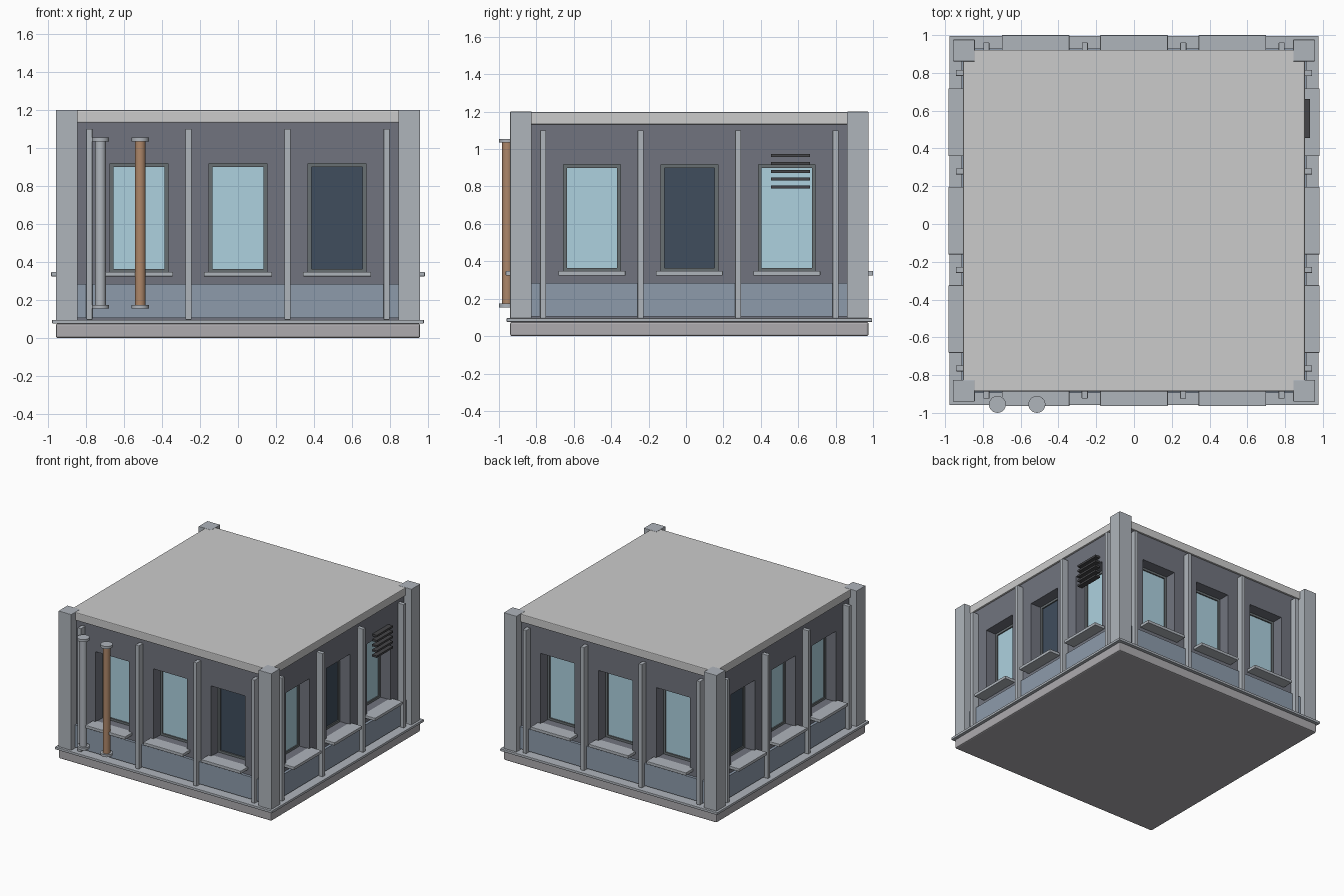
import bpy, bmesh, math
from mathutils import Matrix, Vector

if "Cube" in bpy.data.objects:
    bpy.data.objects.remove(bpy.data.objects["Cube"])

CY = 0.018                      # building centre in y (pipes stick out in front)
CENTRE = Matrix.Translation((0, CY, 0))


def mat(name, rgb):
    m = bpy.data.materials.new(name)
    m.diffuse_color = (*rgb, 1)
    m.use_nodes = True
    m.node_tree.nodes["Principled BSDF"].inputs["Base Color"].default_value = m.diffuse_color
    return m


WALL = mat("wall", (0.165, 0.175, 0.21))
PANEL = mat("panel", (0.27, 0.33, 0.41))
TRIM = mat("trim", (0.43, 0.46, 0.50))
STONE = mat("stone", (0.42, 0.41, 0.43))
FRAME = mat("frame", (0.14, 0.16, 0.17))
GLASS = mat("glass", (0.42, 0.64, 0.74))
DARK = mat("dark_glass", (0.05, 0.075, 0.11))
VENT = mat("vent", (0.06, 0.06, 0.065))
COPPER = mat("copper", (0.42, 0.24, 0.14))


def finish(name, bm, material, matrix):
    bmesh.ops.recalc_face_normals(bm, faces=bm.faces)
    me = bpy.data.meshes.new(name)
    bm.to_mesh(me)
    bm.free()
    ob = bpy.data.objects.new(name, me)
    ob.matrix_world = matrix
    bpy.context.collection.objects.link(ob)
    if material:
        me.materials.append(material)
    return ob


def box(name, x, y, z, material=None, matrix=CENTRE, bevel=0.0):
    lo, hi = Vector((x[0], y[0], z[0])), Vector((x[1], y[1], z[1]))
    bm = bmesh.new()
    bmesh.ops.create_cube(bm, size=1, matrix=Matrix.Translation((lo + hi) / 2)
                          @ Matrix.Diagonal((*(hi - lo), 1)))
    if bevel:
        bmesh.ops.bevel(bm, geom=bm.edges[:], offset=bevel, segments=2,
                        profile=0.5, affect='EDGES')
    return finish(name, bm, material, matrix)


def pierced(name, xs, zs, y, depth, material, matrix):
    """Slab on a grid of lines, with every odd/odd cell left open."""
    bm = bmesh.new()
    v = [[bm.verts.new((a, y, b)) for b in zs] for a in xs]
    for i in range(len(xs) - 1):
        for j in range(len(zs) - 1):
            if not (i % 2 and j % 2):
                bm.faces.new((v[i][j], v[i + 1][j], v[i + 1][j + 1], v[i][j + 1]))
    ext = bmesh.ops.extrude_face_region(bm, geom=bm.faces[:], use_keep_orig=True)
    bmesh.ops.translate(bm, vec=(0, depth, 0),
                        verts=[e for e in ext["geom"] if isinstance(e, bmesh.types.BMVert)])
    # remove nothing else: front, back and reveals form a closed shell
    return finish(name, bm, material, matrix)


def cylinder(name, x, y, z0, z1, r, material):
    bm = bmesh.new()
    bmesh.ops.create_cone(bm, cap_ends=True, segments=24, radius1=r, radius2=r,
                          depth=z1 - z0)
    ob = finish(name, bm, material, Matrix.Translation((x, y, (z0 + z1) / 2)))
    bpy.context.view_layer.objects.active = ob
    bpy.ops.object.select_all(action='DESELECT')
    ob.select_set(True)
    bpy.ops.object.shade_smooth_by_angle(angle=math.radians(40))


# base, ledge and roof
H = 0.958
box("base", (-H, H), (-H, H), (0, 0.076), STONE, bevel=0.01)
box("base_ledge", (-0.977, 0.977), (-0.977, 0.977), (0.076, 0.096), TRIM, bevel=0.003)
box("roof_slab", (-0.904, 0.904), (-0.904, 0.904), (1.132, 1.198), bevel=0.006)

# window layout shared by all four sides
CENTRES = (-0.521, 0, 0.521)
HW, Z0, Z1 = 0.152, 0.345, 0.918
wall_x = [-0.89] + [c + s * HW for c in CENTRES for s in (-1, 1)] + [0.89]
dark = {(0, 2), (1, 1), (3, 0)}

for k, side in enumerate(("front", "right", "back", "left")):
    M = CENTRE @ Matrix.Rotation(k * math.pi / 2, 4, 'Z')
    # wall with three openings, lower panel
    pierced(side + "_wall", wall_x, [0.09, Z0, Z1, 1.14], -0.89, 0.11, WALL, M)
    box(side + "_lower_panel", (-0.87, 0.87), (-0.912, -0.885), (0.105, 0.285), PANEL, M)
    # corner post
    box(side + "_corner_post", (-H, -0.843), (-H, -0.843), (0.09, 1.2), TRIM, M, 0.003)
    # pilasters
    for i in range(4):
        c = -0.782 + i * 0.5213
        box(f"{side}_pilaster_{i}", (c - 0.016, c + 0.016), (-0.943, -0.88),
            (0.096, 1.1), TRIM, M, 0.003)
    # windows
    for i, c in enumerate(CENTRES):
        pierced(f"{side}_window_frame_{i}", [c - HW, c - 0.134, c + 0.134, c + HW],
                [Z0, Z0 + 0.018, Z1 - 0.018, Z1], -0.80, 0.025, FRAME, M)
        box(f"{side}_window_pane_{i}", (c - 0.145, c + 0.145), (-0.79, -0.78),
            (Z0 + 0.008, Z1 - 0.008), DARK if (k, i) in dark else GLASS, M)
        box(f"{side}_window_sill_{i}", (c - 0.179, c + 0.179), (-0.982, -0.87),
            (0.324, 0.348), TRIM, M, 0.003)

# vent louvres on the right side
for i in range(5):
    z = 0.797 + i * 0.042
    box(f"vent_slat_{i}", (0.888, 0.931), (0.437, 0.645), (z - 0.008, z + 0.008), VENT)

# two pipes with end flanges on the front
for name, x, m in (("grey_pipe", -0.723, TRIM), ("copper_pipe", -0.514, COPPER)):
    y = -0.955
    cylinder(name, x, y, 0.16, 1.05, 0.028, m)
    cylinder(name + "_bottom_flange", x, y, 0.154, 0.174, 0.045, TRIM)
    cylinder(name + "_top_flange", x, y, 1.034, 1.055, 0.045, TRIM)
